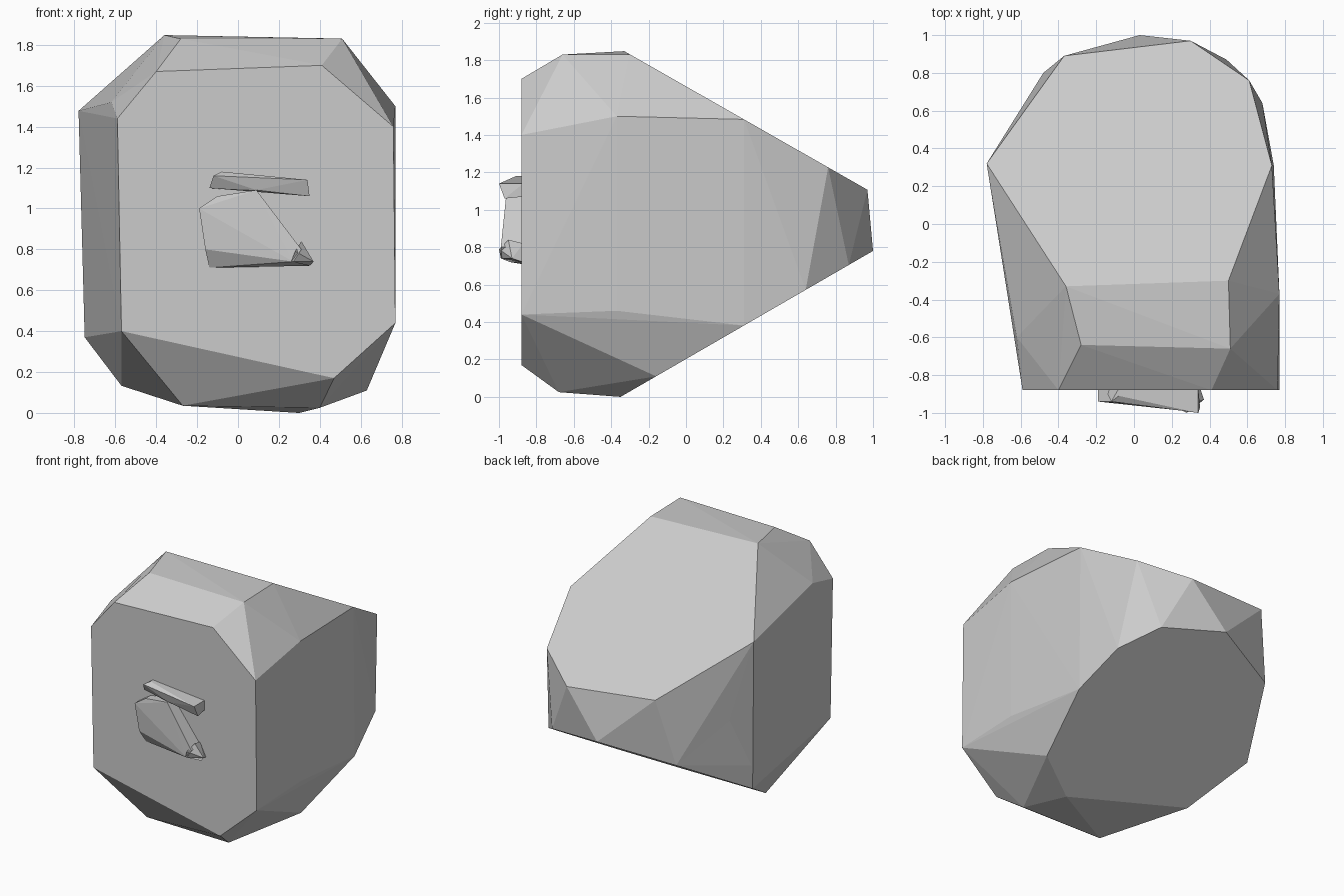
import bpy, bmesh
from mathutils import Vector

if "Cube" in bpy.data.objects:
    bpy.data.objects.remove(bpy.data.objects["Cube"])


def hull(name, pts, dent=None):
    """Faceted solid wrapped round a few corner points, optionally dented along one edge."""
    bm = bmesh.new()
    for p in pts:
        bm.verts.new(p)
    out = bmesh.ops.convex_hull(bm, input=bm.verts[:])
    junk = {g for g in out["geom_interior"] + out["geom_unused"]
            if isinstance(g, bmesh.types.BMVert) and g.is_valid}
    bmesh.ops.delete(bm, geom=list(junk), context='VERTS')
    if dent:
        a, b, target = dent
        near = lambda p: min(bm.verts, key=lambda v: (v.co - Vector(p)).length)
        va, vb = near(a), near(b)
        edge = bm.edges.get((va, vb))
        if edge:
            far = [next(v for v in f.verts if v not in (va, vb)) for f in edge.link_faces]
            _, mid = bmesh.utils.edge_split(edge, va, 0.5)
            for v in far:
                bmesh.ops.connect_verts(bm, verts=[mid, v])
            mid.co = target
    bmesh.ops.recalc_face_normals(bm, faces=bm.faces[:])
    me = bpy.data.meshes.new(name)
    bm.to_mesh(me)
    bm.free()
    ob = bpy.data.objects.new(name, me)
    bpy.context.collection.objects.link(ob)
    return ob


# Main body: flat front face, sloping roof and underside planes meeting a blunt back
front = [(x, -0.88, z) for x, z in (
    (-0.59, 1.44), (-0.40, 1.67), (0.41, 1.70), (0.76, 1.40),
    (0.77, 0.44), (0.47, 0.17), (-0.57, 0.40))]
chamfer = [(-0.28, -0.64, 1.83), (0.51, -0.66, 1.83), (-0.62, -0.60, 1.52),
           (0.77, -0.37, 1.50), (0.77, -0.37, 0.46),
           (-0.27, -0.68, 0.035), (0.40, -0.68, 0.025)]
roof = [(x, y, 1.66 - 0.57 * y) for x, y in (
    (-0.36, -0.33), (0.50, -0.30), (0.73, 0.31), (0.61, 0.76),
    (0.30, 0.97), (-0.37, 0.89), (-0.78, 0.32))]
underside = [(x, y, 0.202 + 0.578 * y) for x, y in (
    (0.30, -0.35), (0.63, -0.16), (0.74, 0.31), (0.68, 0.64), (0.49, 0.87),
    (0.03, 1.0), (-0.48, 0.80), (-0.75, 0.29), (-0.57, -0.12))]
left_corner = (-0.755, 0.31, 0.55)
hull("body", front + chamfer + roof + underside + [left_corner],
     dent=(roof[-1], left_corner, (-0.68, 0.46, 0.92)))


def raised(name, pts):
    """Front detail: outline points (x, y, z) extruded back to the front face."""
    hull(name, pts + [(x, -0.87, z) for x, _, z in pts])


# Raised details on the front face
raised("front_plate", [(-0.19, -0.94, 1.0), (-0.10, -0.94, 1.06), (0.09, -0.96, 1.09),
                       (0.31, -0.99, 0.80), (0.27, -0.99, 0.74), (-0.16, -0.93, 0.80)])
hull("upper_ridge", [(-0.14, -0.90, 1.10), (-0.12, -0.94, 1.16), (-0.08, -0.91, 1.18),
                     (0.34, -1.0, 1.14), (0.35, -0.97, 1.06), (0.09, -0.95, 1.09),
                     (-0.08, -0.87, 1.18), (0.34, -0.87, 1.14), (0.34, -0.87, 1.07),
                     (-0.13, -0.87, 1.10)])
hull("lower_ridge", [(-0.16, -0.93, 0.80), (-0.14, -0.88, 0.71), (-0.16, -0.87, 0.80),
                     (0.27, -0.99, 0.74), (0.36, -0.94, 0.72), (0.33, -0.87, 0.72)])
hull("lower_tip", [(0.28, -1.0, 0.79), (0.31, -0.95, 0.84), (0.37, -0.93, 0.74),
                   (0.26, -0.99, 0.74), (0.35, -0.87, 0.72), (0.30, -0.87, 0.82),
                   (0.25, -0.87, 0.73)])
